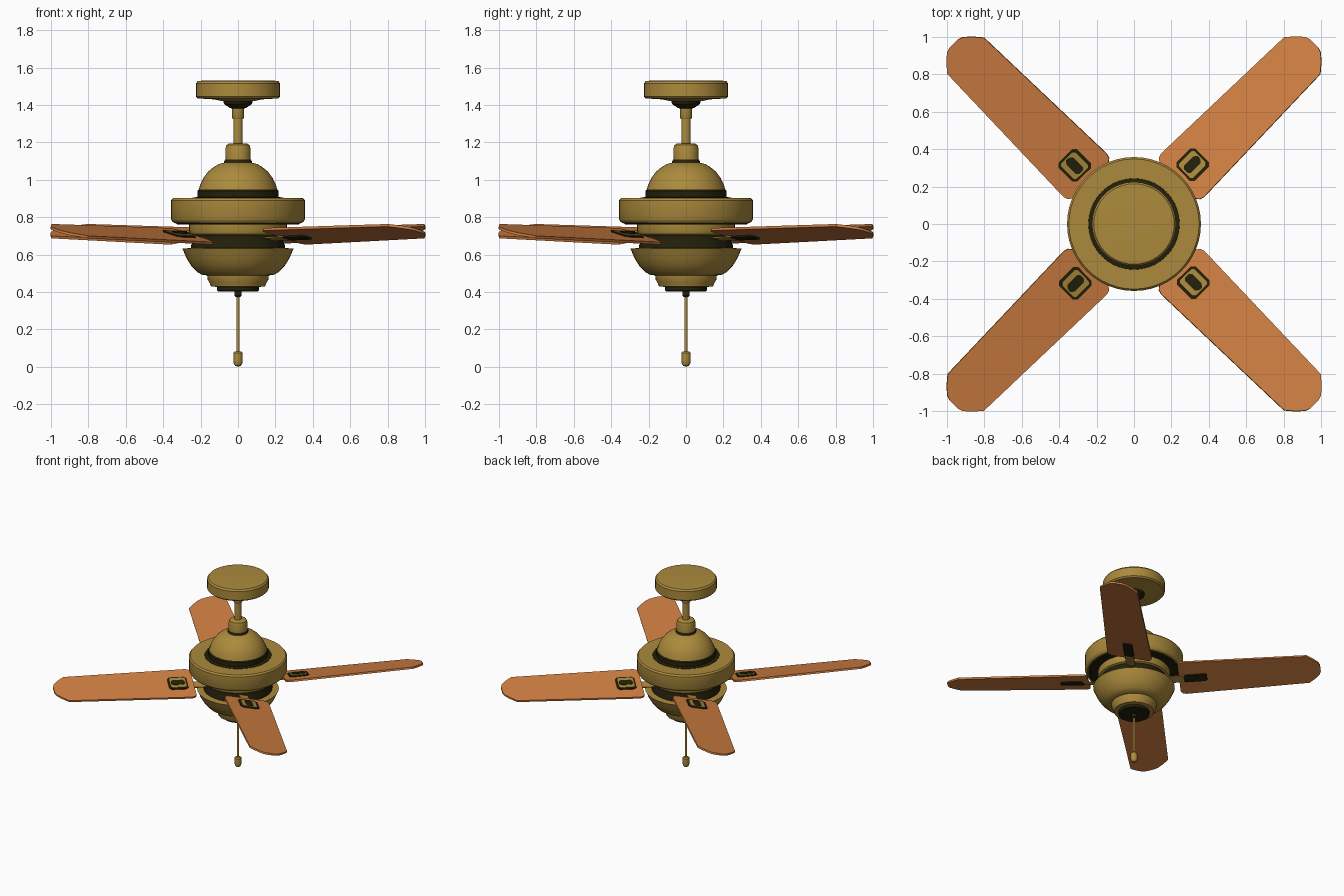
import bpy, bmesh, math
from mathutils import Matrix

if "Cube" in bpy.data.objects:
    bpy.data.objects.remove(bpy.data.objects["Cube"])


def material(name, rgb):
    m = bpy.data.materials.new(name)
    m.diffuse_color = (*rgb, 1)
    m.use_nodes = True
    m.node_tree.nodes["Principled BSDF"].inputs["Base Color"].default_value = m.diffuse_color
    return m


BRASS = material("antique brass", (0.41, 0.255, 0.045))
DARK = material("dark bronze", (0.017, 0.015, 0.003))
WOOD = material("blade wood", (0.64, 0.215, 0.055))


def finish(name, bm, mat, angle=35):
    bmesh.ops.recalc_face_normals(bm, faces=bm.faces)
    me = bpy.data.meshes.new(name)
    bm.to_mesh(me)
    bm.free()
    me.materials.append(mat)
    ob = bpy.data.objects.new(name, me)
    bpy.context.collection.objects.link(ob)
    bpy.ops.object.select_all(action='DESELECT')
    ob.select_set(True)
    bpy.context.view_layer.objects.active = ob
    bpy.ops.object.shade_smooth_by_angle(angle=math.radians(angle))
    return ob


def lathe(name, profile, mat, n=40):
    """Turn an (r, z) profile about z and cap both ends."""
    bm = bmesh.new()
    rings = [[bm.verts.new((r * math.cos(2 * math.pi * i / n), r * math.sin(2 * math.pi * i / n), z))
              for i in range(n)] for r, z in profile]
    for a, b in zip(rings, rings[1:]):
        for i in range(n):
            j = (i + 1) % n
            bm.faces.new((a[i], a[j], b[j], b[i]))
    bm.faces.new(rings[0])
    bm.faces.new(rings[-1])
    return finish(name, bm, mat)


def plate(name, outline, z0, z1, mat, matrix):
    """Extrude a flat outline from z0 to z1, then place it."""
    bm = bmesh.new()
    low = [bm.verts.new((x, y, z0)) for x, y in outline]
    high = [bm.verts.new((x, y, z1)) for x, y in outline]
    bm.faces.new(low)
    bm.faces.new(high)
    for i in range(len(low)):
        j = (i + 1) % len(low)
        bm.faces.new((low[i], low[j], high[j], high[i]))
    bm.transform(matrix)
    return finish(name, bm, mat, 25)


def chamfered(u0, u1, w, c):
    return [(u0 + c, -w), (u1 - c, -w), (u1, c - w), (u1, w - c),
            (u1 - c, w), (u0 + c, w), (u0, w - c), (u0, c - w)]


# Ceiling canopy and down rod
lathe("canopy", [(0.08, 1.42), (0.13, 1.43), (0.215, 1.435), (0.225, 1.445),
                 (0.225, 1.515), (0.215, 1.528), (0.19, 1.53)], BRASS)
lathe("canopy_collar", [(0.03, 1.38), (0.045, 1.385), (0.075, 1.405), (0.08, 1.425)], DARK)
lathe("rod_collar", [(0.028, 1.325), (0.033, 1.335), (0.033, 1.39)], BRASS, 20)
lathe("down_rod", [(0.025, 1.16), (0.025, 1.40)], BRASS, 20)
lathe("rod_coupling", [(0.068, 1.10), (0.068, 1.165), (0.062, 1.185), (0.05, 1.193), (0.025, 1.193)], BRASS, 28)
lathe("coupling_ring", [(0.075, 1.085), (0.075, 1.097), (0.066, 1.112)], DARK, 28)

# Motor: dome, dark band, wide drum
lathe("motor_dome", [(0.21, 0.945), (0.203, 0.972), (0.185, 1.01), (0.16, 1.043),
                     (0.13, 1.068), (0.10, 1.085), (0.06, 1.095)], BRASS)
lathe("dome_band", [(0.25, 0.89), (0.243, 0.904), (0.217, 0.908), (0.217, 0.94), (0.208, 0.95)], DARK)
lathe("motor_drum", [(0.25, 0.765), (0.34, 0.768), (0.352, 0.778), (0.358, 0.79),
                     (0.358, 0.89), (0.348, 0.902), (0.24, 0.902)], BRASS, 48)
lathe("drum_underside", [(0.325, 0.762), (0.335, 0.769)], DARK, 48)

# Rotor under the drum
lathe("rotor_ring", [(0.235, 0.70), (0.255, 0.71), (0.262, 0.728), (0.262, 0.766)], BRASS)
lathe("rotor_neck", [(0.25, 0.625), (0.25, 0.65), (0.24, 0.67), (0.24, 0.702)], DARK)

# Switch bowl, step, cap
lathe("switch_bowl", [(0.16, 0.488), (0.195, 0.493), (0.22, 0.508), (0.25, 0.54),
                      (0.275, 0.58), (0.292, 0.62), (0.298, 0.632), (0.24, 0.636)], BRASS)
lathe("bowl_step", [(0.11, 0.427), (0.145, 0.43), (0.15, 0.445), (0.162, 0.465), (0.165, 0.492)], BRASS)
lathe("bowl_cap", [(0.105, 0.403), (0.112, 0.408), (0.112, 0.43)], DARK)

# Pull rod and knob
lathe("pull_collar", [(0.012, 0.373), (0.02, 0.38), (0.02, 0.405)], DARK, 16)
lathe("pull_rod", [(0.009, 0.07), (0.009, 0.40)], BRASS, 12)
lathe("pull_knob", [(0.006, 0.002), (0.016, 0.006), (0.023, 0.018), (0.025, 0.035),
                    (0.025, 0.075), (0.018, 0.082)], BRASS, 20)

# Four pitched blades with their brackets
half = [(1.365, 0.03), (1.355, 0.06), (1.32, 0.1), (1.273, 0.141), (0.37, 0.167), (0.345, 0.16), (0.33, 0.14)]
blade_outline = half + [(u, -v) for u, v in reversed(half)]
tilt = (Matrix.Translation((0, 0, 0.687)) @ Matrix.Rotation(-0.03, 4, 'Y')
        @ Matrix.Rotation(-math.atan(0.23), 4, 'X'))
for k in range(4):
    m = Matrix.Rotation(math.radians(45 + 90 * k), 4, 'Z') @ tilt
    plate(f"blade_{k+1}", blade_outline, -0.007, 0.007, WOOD, m)
    plate(f"bracket_border_{k+1}", chamfered(0.375, 0.518, 0.071, 0.018), 0.007, 0.013, DARK, m)
    plate(f"bracket_frame_{k+1}", chamfered(0.388, 0.504, 0.056, 0.012), 0.013, 0.017, BRASS, m)
    plate(f"bracket_slot_{k+1}", chamfered(0.396, 0.496, 0.027, 0.014), 0.017, 0.02, DARK, m)
    plate(f"bracket_arm_{k+1}", chamfered(0.20, 0.38, 0.034, 0.01), -0.014, -0.007, BRASS, m)
    plate(f"bracket_underplate_{k+1}", chamfered(0.365, 0.535, 0.036, 0.012), -0.015, -0.007, DARK, m)
